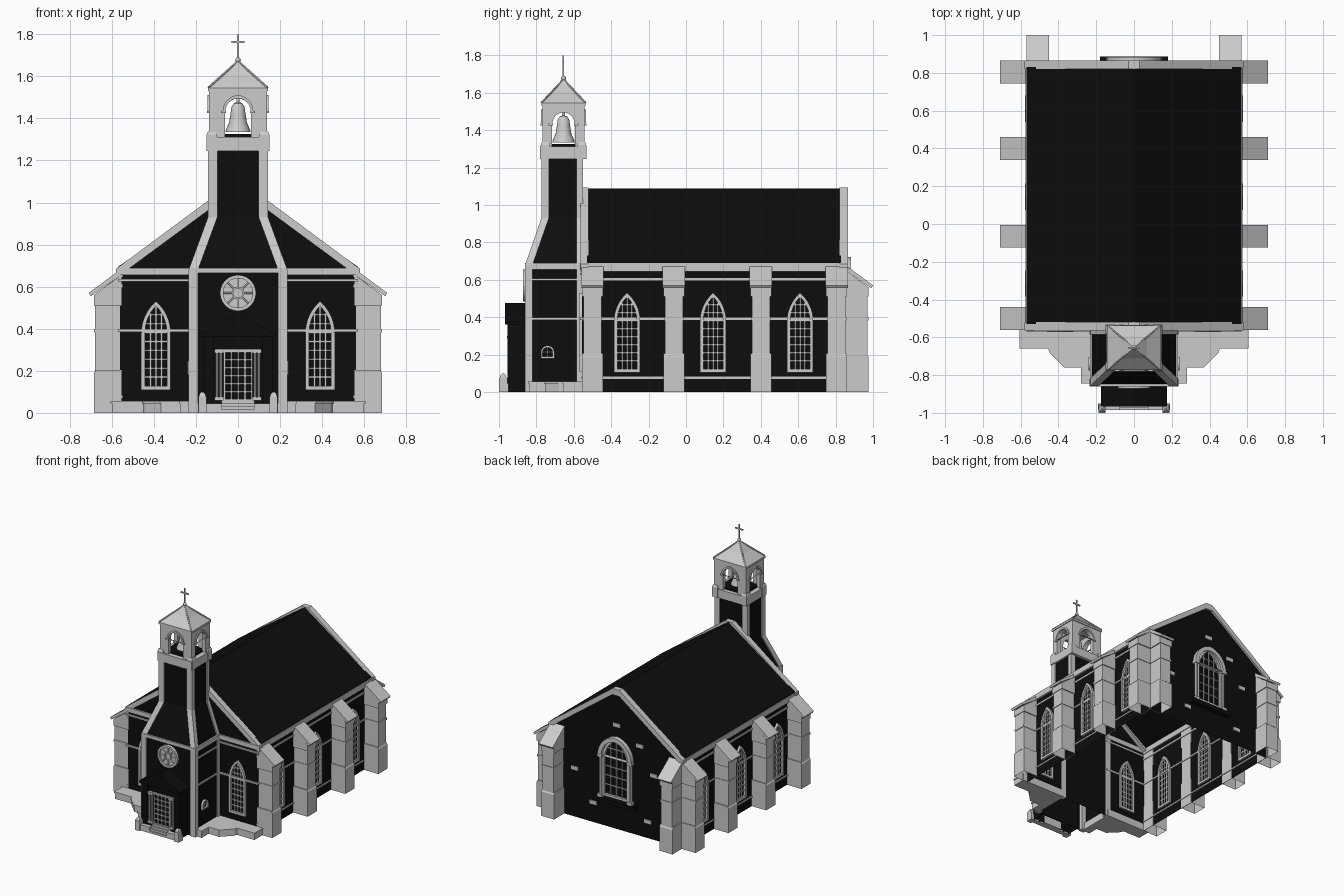
import bpy, bmesh
from math import pi, sin, cos, atan2, sqrt
from mathutils import Matrix, Vector

if "Cube" in bpy.data.objects:
    bpy.data.objects.remove(bpy.data.objects["Cube"])

black = bpy.data.materials.new("dark_wall")
black.diffuse_color = (0.004, 0.004, 0.004, 1)
black.use_nodes = True
black.node_tree.nodes["Principled BSDF"].inputs["Base Color"].default_value = black.diffuse_color
I4 = Matrix.Identity(4)
PLAN = Matrix.Rotation(-pi / 2, 4, 'X')          # local (u, v) becomes plan (x, y), depth becomes z


def face(x=0, y=0, ang=0):
    """Wall frame: u along the wall, d outward, v up. ang 0 faces the front (-y)."""
    return Matrix.Translation((x, y, 0)) @ Matrix.Rotation(ang, 4, 'Z')


def prism(bm, pts, d0, d1, M=I4):
    a, b = [[bm.verts.new(M @ Vector((u, -d, v))) for u, v in pts] for d in (d0, d1)]
    bm.faces.new(a)
    bm.faces.new(b[::-1])
    for i in range(len(pts)):
        j = (i + 1) % len(pts)
        bm.faces.new((a[i], b[i], b[j], a[j]))


def ring(bm, outer, inner, d0, d1, M=I4):
    L = [[bm.verts.new(M @ Vector((u, -d, v))) for u, v in p]
         for p, d in ((outer, d0), (outer, d1), (inner, d1), (inner, d0))]
    n = len(outer)
    for k in range(4):
        for i in range(n):
            j = (i + 1) % n
            bm.faces.new((L[k][i], L[k][j], L[(k + 1) % 4][j], L[(k + 1) % 4][i]))


def box(bm, u0, u1, v0, v1, d0, d1, M=I4):
    prism(bm, [(u0, v0), (u1, v0), (u1, v1), (u0, v1)], d0, d1, M)


def cube(bm, x0, x1, y0, y1, z0, z1):
    box(bm, x0, x1, z0, z1, -y1, -y0)


def loft(bm, secs):
    """Stack of rectangles (x0, x1, y0, y1, z)."""
    L = [[bm.verts.new(p) for p in ((x0, y0, z), (x1, y0, z), (x1, y1, z), (x0, y1, z))]
         for x0, x1, y0, y1, z in secs]
    for a, b in zip(L, L[1:]):
        for i in range(4):
            j = (i + 1) % 4
            bm.faces.new((a[i], a[j], b[j], b[i]))
    bm.faces.new(L[0][::-1])
    bm.faces.new(L[-1])


def rod(bm, p, q, r, n=10, r2=None):
    p, q = Vector(p), Vector(q)
    M = Matrix.Translation((p + q) / 2) @ (q - p).to_track_quat('Z', 'Y').to_matrix().to_4x4()
    bmesh.ops.create_cone(bm, cap_ends=True, segments=n, radius1=r, radius2=r if r2 is None else r2,
                          depth=(q - p).length, matrix=M)


def make(name, build, mat=None, open_bottom=False, smooth=False):
    bm = bmesh.new()
    build(bm)
    bmesh.ops.recalc_face_normals(bm, faces=bm.faces)
    if open_bottom:
        low = [f for f in bm.faces if all(v.co.z < 1e-4 for v in f.verts)]
        bmesh.ops.delete(bm, geom=low, context='FACES')
    me = bpy.data.meshes.new(name)
    bm.to_mesh(me)
    bm.free()
    ob = bpy.data.objects.new(name, me)
    bpy.context.collection.objects.link(ob)
    if mat:
        me.materials.append(mat)
    if smooth:
        bpy.context.view_layer.objects.active = ob
        ob.select_set(True)
        bpy.ops.object.shade_smooth_by_angle()
        ob.select_set(False)
    return ob


def arch(w, z0, zs, h, n=8, u=0):
    """Arched outline, half width w, springing at zs, rise h (round when h == w)."""
    c = (h * h - w * w) / (2 * w)
    a1 = atan2(h, c)
    right = [(u + (w + c) * cos(a1 * i / n) - c, zs + (w + c) * sin(a1 * i / n)) for i in range(n + 1)]
    return [(u + w, z0)] + right + [(2 * u - a, b) for a, b in right[-2::-1]] + [(u - w, z0)]


def window(bm, M, w, z0, zs, h, fw, cols, rows, t=0.008, dep=0.015):
    ring(bm, arch(w, z0, zs, h), arch(w - fw, z0 + fw, zs, h - fw * 1.2), -dep, dep, M)
    w, h = w - fw, h - fw * 1.2
    c = (h * h - w * w) / (2 * w)
    for i in range(1, cols):
        u = -w + 2 * w * i / cols
        box(bm, u - t / 2, u + t / 2, z0 + fw, zs + sqrt((w + c)**2 - (abs(u) + c)**2), -dep / 2, dep / 2, M)
    for i in range(1, rows):
        v = z0 + fw + (zs + h - z0 - fw) * i / rows
        e = w if v < zs else sqrt((w + c)**2 - (v - zs)**2) - c
        box(bm, -e, e, v - t / 2, v + t / 2, -dep / 2, dep / 2, M)


SIDES = [face(.56 * s, 0, s * pi / 2) for s in (1, -1)]

# nave walls, roof and gable copings
make("nave_walls", lambda b: prism(b, [(-.56, 0), (.56, 0), (.56, .68), (0, 1.06), (-.56, .68)], -.85, .555),
     black, open_bottom=True)
make("nave_roof", lambda b: prism(b, [(.57, .675), (.57, .695), (0, 1.088), (-.57, .695), (-.57, .675), (0, 1.065)],
                                  -.83, .53), black)
cop = [(.58, .685), (.03, 1.092), (-.03, 1.092), (-.58, .685), (-.58, .645), (-.56, .655),
       (-.03, 1.045), (.03, 1.045), (.56, .655), (.58, .645)]
make("front_gable_coping", lambda b: prism(b, cop, .52, .565))
make("back_gable_coping", lambda b: prism(b, cop, -.865, -.82))


# horizontal bands on side walls, front walls and tower base
def bands(b):
    for s in (-1, 1):
        for z0, z1, e in ((.645, .69, .575), (.595, .61, .567), (.385, .398, .567), (.07, .082, .567)):
            cube(b, min(s * .55, s * e), max(s * .55, s * e), -.56, .855, z0, z1)
        for z0, z1 in ((.655, .69), (.625, .637), (.385, .398)):
            cube(b, min(s * .2, s * .57), max(s * .2, s * .57), -.568, -.55, z0, z1)
        for z0, z1 in ((.655, .69), (.595, .607), (.385, .398)):
            cube(b, min(s * .2, s * .234), max(s * .2, s * .234), -.858, -.56, z0, z1)
    cube(b, -.234, .234, -.86, -.84, .665, .69)
make("stone_bands", bands)


# buttresses with sloping caps
def buttress(b, M, base, d):
    for w, p in ((.056, [(0, 0), (.13, 0), (.13, .19), (.12, .205), (0, .205)]),
                 (.048, [(0, .2), (.125, .2), (.125, .56), (0, .66)]),
                 (.056, [(0, .51), (.13, .51), (.13, .56), (0, .655)]),
                 (.052, [(0, .383), (.13, .383), (.13, .4), (0, .4)]),
                 (.06, [(0, .655), (.145, .555), (.155, .57), (0, .685)])):
        prism(b, [(base + u, v) for u, v in p], d - w, d + w, M)


def buttresses(b):
    for y in (-.5, -.065, .4, .805):
        buttress(b, I4, .555, -y)
        buttress(b, face(ang=pi), .555, y)
    for x in (-.51, .51):
        buttress(b, face(ang=pi / 2), .845, x)
make("buttresses", buttresses, open_bottom=True)


# pointed lattice windows
def windows(b):
    for y in (-.315, .145, .61):
        for s in (1, -1):
            window(b, face(.562 * s, y, s * pi / 2), .07, .105, .38, .15, .018, 4, 9)
    for x in (-.39, .39):
        window(b, face(x, -.557), .07, .11, .38, .15, .018, 4, 9)
    for s in (1, -1):
        window(b, face(.226 * s, -.74, s * pi / 2), .036, .18, .212, .036, .009, 2, 2, .006)
make("lattice_windows", windows)


# rear window with columns, sill and loose stones
def rear(b):
    M = face(0, .853, pi)
    window(b, M, .115, .24, .53, .18, .018, 4, 6, .007)
    ring(b, arch(.145, .555, .556, .165), arch(.115, .555, .556, .13), -.01, .03, M)
    for x in (-.128, .128):
        rod(b, (x, .865, .24), (x, .865, .56), .014)
        for z in (.24, .55):
            cube(b, x - .021, x + .021, .845, .885, z - .01, z + .012)
    for u, v in ((0, .81), (.36, .38), (.2, .155), (-.2, .7), (-.32, .5), (-.27, .13)):
        cube(b, u - .03, u + .03, .845, .857, v - .014, v + .014)
make("rear_window", rear, smooth=True)
make("rear_sill", lambda b: cube(b, -.18, .18, .84, .888, .195, .23), black)

# tower shaft with corner ribs
prof = ((.225, -.85, 0), (.225, -.85, .68), (.133, -.763, .93), (.133, -.763, 1.26))
make("tower_shaft", lambda b: loft(b, [(-w, w, y, -.56, z) for w, y, z in prof]), black, open_bottom=True)


def ribs(b):
    for s in (-1, 1):
        for front in (True, False):
            loft(b, [(*sorted((s * (w - .035), s * (w + .01))),
                      *((y - .01, y + .03) if front else (-.585, -.552)), z) for w, y, z in prof])
make("tower_ribs", ribs)

# belfry: base, corner blocks, arched walls, floor
CY = -.655


def belfry(b):
    cube(b, -.147, .147, CY - .125, CY + .12, 1.245, 1.312)
    for sx in (-1, 1):
        for sy in (-1, 1):
            cx, cy = sx * .125, CY + sy * .097
            loft(b, [(cx - .025, cx + .025, cy - .025, cy + .025, 1.245),
                     (cx - .025, cx + .025, cy - .025, cy + .025, 1.32),
                     (cx - .018, cx + .018, cy - .018, cy + .018, 1.337)])
    for k in range(4):
        M = face(0, CY, k * pi / 2)
        wide, out = (.137, .112) if k % 2 == 0 else (.112, .137)
        prism(b, [(-wide, 1.31), (-wide, 1.54), (wide, 1.54), (wide, 1.31)] + arch(.062, 1.31, 1.43, .065),
              out - .03, out, M)
        ring(b, arch(.073, 1.432, 1.433, .078), arch(.06, 1.432, 1.433, .063), out - .005, out + .008, M)
        for u in (-.068, .068):
            box(b, u - .012, u + .012, 1.425, 1.436, out - .005, out + .01, M)
make("belfry", belfry)
make("belfry_floor", lambda b: cube(b, -.11, .11, CY - .09, CY + .09, 1.31, 1.326), black)


# spire cap, hip ribs, finial and cross
def spire(b):
    loft(b, [(-w, w, CY - w * .83, CY + w * .83, z) for w, z in ((.143, 1.53), (.143, 1.545), (.07, 1.605), (.008, 1.672))])
    for sx in (-1, 1):
        for sy in (-1, 1):
            rod(b, (sx * .14, CY + sy * .117, 1.547), (0, CY, 1.672), .006, 6)
    bmesh.ops.create_uvsphere(b, u_segments=10, v_segments=6, radius=.014, matrix=Matrix.Translation((0, CY, 1.677)))
make("spire_cap", spire)


def cross(b):
    cube(b, -.005, .005, CY - .004, CY + .004, 1.68, 1.8)
    cube(b, -.032, .032, CY - .004, CY + .004, 1.758, 1.768)
make("cross", cross)


# bell
def bell(b):
    p = ((.06, 1.335), (.056, 1.35), (.042, 1.38), (.036, 1.42), (.031, 1.455), (.02, 1.472), (.008, 1.477), (.008, 1.53))
    for (r0, z0), (r1, z1) in zip(p, p[1:]):
        rod(b, (0, CY, z0), (0, CY, z1), r0, 20, r1)
    caps = [f for f in b.faces if len(f.verts) > 4]
    bmesh.ops.delete(b, geom=caps, context='FACES_ONLY')
    bmesh.ops.remove_doubles(b, verts=b.verts, dist=1e-4)
make("bell", bell, smooth=True)


# rose window
def rose(b):
    def circ(r):
        return [(r * cos(i * pi / 12), .57 + r * sin(i * pi / 12)) for i in range(24)]
    M = face(0, -.85)
    prism(b, circ(.072), -.01, .008, M)
    ring(b, circ(.086), circ(.07), -.01, .022, M)
    ring(b, circ(.03), circ(.022), 0, .016, M)
    for i in range(8):
        a = i * pi / 4
        rod(b, (.03 * cos(a), -.86, .57 + .03 * sin(a)), (.075 * cos(a), -.86, .57 + .075 * sin(a)), .005, 6)
make("rose_window", rose)


# porch with gable roof, door lattice and column pairs
def porch(b):
    cube(b, -.165, .165, -.935, -.84, 0, .38)
    for s in (-1, 1):
        cube(b, *sorted((s * .115, s * .165)), -.955, -.93, 0, .38)
    prism(b, [(-.175, .36), (.175, .36), (.175, .375), (0, .475), (-.175, .375)], .85, .967)
make("porch", porch, black, open_bottom=True)


def door(b):
    for x in (-.1, -.08, .08, .1):
        rod(b, (x, -.945, .06), (x, -.945, .3), .007, 8)
    for s in (-1, 1):
        for z in (.06, .285):
            cube(b, *sorted((s * .068, s * .112)), -.957, -.93, z, z + .015)
    cube(b, -.11, .11, -.95, -.93, .293, .303)
    M = face(0, -.938)
    for i in range(5):
        box(b, -.068 + i * .0325, -.06 + i * .0325, .06, .3, -.005, .006, M)
    for i in range(7):
        box(b, -.068, .07, .06 + i * .038, .067 + i * .038, -.005, .006, M)
make("door_lattice", door)


# entrance steps and side posts
def steps(b):
    for i in range(4):
        cube(b, -.078, .078, -.985 + i * .012, -.93, i * .015, i * .015 + .015)
    for s in (-1, 1):
        cube(b, *sorted((s * .075, s * .19)), -.985, -.95, 0, .045)
        cube(b, *sorted((s * .15, s * .188)), -1, -.955, 0, .075)
        loft(b, [(s * .169 - r, s * .169 + r, -.978 - r, -.978 + r, z) for r, z in ((.018, .075), (.014, .09), (.004, .1))])
make("entrance_steps", steps)


# low stepped plinths beside the tower
def plinth(b):
    p = [(.21, -.55), (.6, -.55), (.6, -.655), (.45, -.655), (.44, -.68), (.365, -.755), (.275, -.755), (.275, -.84), (.21, -.84)]
    for s in (-1, 1):
        prism(b, [(s * x, y) for x, y in p], 0, .045, PLAN)
        prism(b, [(s * (x + .005 * (x > .25)), y - .005 * (y < -.6)) for x, y in p], .045, .056, PLAN)
make("front_plinths", plinth)
